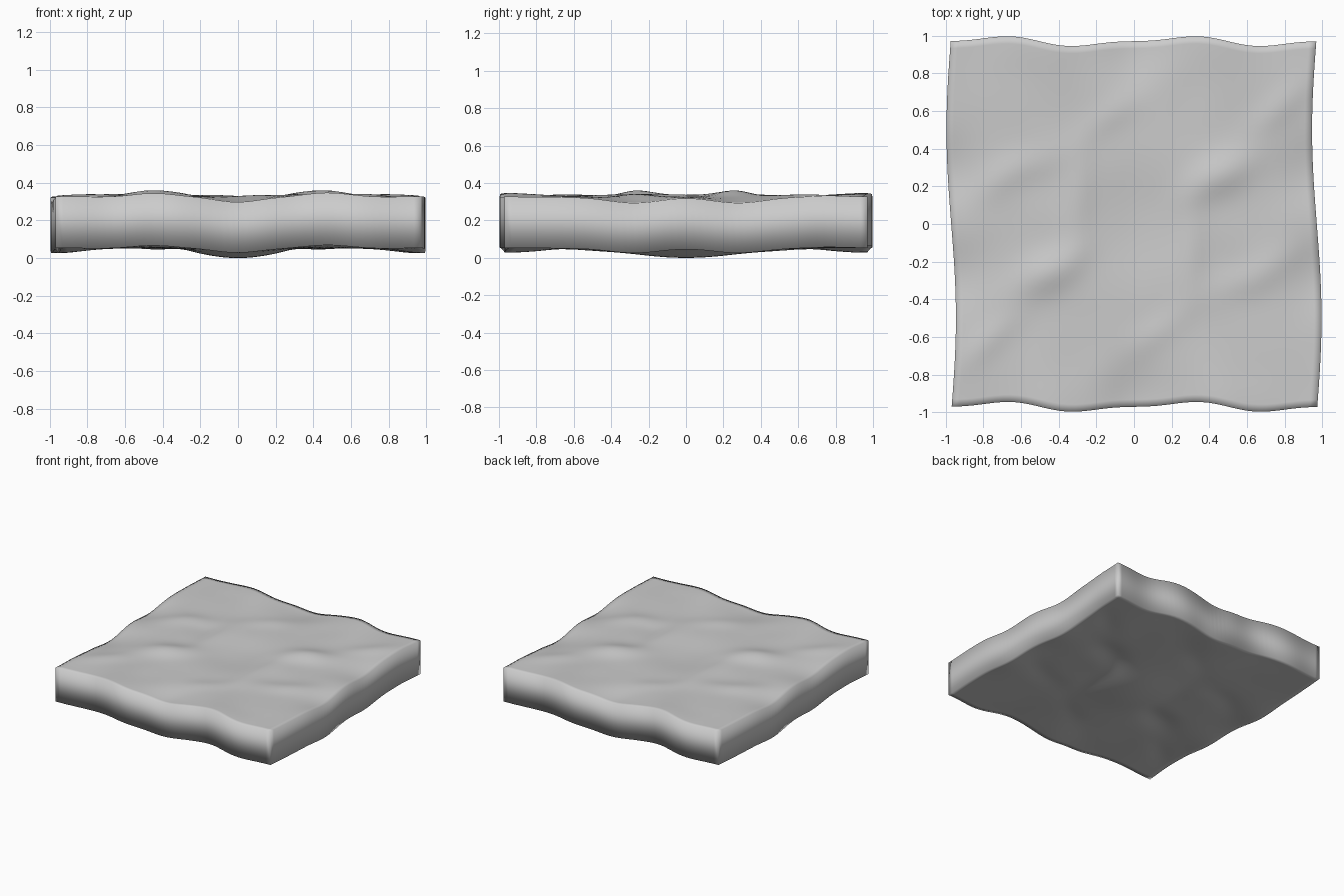
import bpy, bmesh
from math import sin, cos, exp, pi, radians
from mathutils import Vector, noise

cube = bpy.data.objects.get("Cube")
if cube:
    bpy.data.objects.remove(cube, do_unlink=True)

HALF = 0.97
CELLS = 50

# Swells: centre x, y, height, spread along, spread across, angle in degrees
SWELLS = [
    (0.47, 0.25, 0.032, 0.22, 0.09, 38),    # main crest
    (0.78, 0.62, 0.012, 0.22, 0.08, 40),    # crest running to the corner
    (0.29, -0.15, 0.016, 0.28, 0.08, 85),   # rim of the central hollow
    (0.10, -0.58, 0.010, 0.18, 0.08, 35),
    (0.60, -0.27, 0.014, 0.25, 0.08, 30),   # second crest
    (0.45, -0.97, 0.018, 0.16, 0.20, 0),    # raised parts of the edge
    (-0.45, -0.97, 0.016, 0.16, 0.20, 0),
    (0.00, -0.97, -0.028, 0.16, 0.25, 0),   # dip of the edge
    (0.97, 0.28, -0.032, 0.16, 0.20, 0),    # dips of the side
    (0.97, -0.28, -0.032, 0.16, 0.20, 0),
]


def bump(x, y, cx, cy, height, along, across, angle):
    a = radians(angle)
    u = (x - cx) * cos(a) + (y - cy) * sin(a)
    v = (y - cy) * cos(a) - (x - cx) * sin(a)
    return height * exp(-(u / along) ** 2 - (v / across) ** 2)


def relief(x, y):
    """Height of the rolling surface, equal under a half turn."""
    h = bump(x, y, 0, 0, -0.018, 0.25, 0.2, 60)
    for s in (1, -1):
        h += sum(bump(s * x, s * y, *swell) for swell in SWELLS)
        h += 0.004 * noise.noise(Vector((s * x * 4, s * y * 4, 0.5)))
    return h


# Slab: a fine grid extruded once, then warped
bm = bmesh.new()
bmesh.ops.create_grid(bm, x_segments=CELLS, y_segments=CELLS, size=HALF)
lower = bmesh.ops.extrude_face_region(bm, geom=bm.faces[:])["geom"]
lower = {v for v in lower if isinstance(v, bmesh.types.BMVert)}
for v in bm.verts:
    x, y = v.co.x, v.co.y
    if v in lower:
        z = 0.056 + relief(x, y) * 0.8 + bump(x, y, 0, 0, -0.038, 0.3, 0.5, 0)
    else:
        z = 0.33 + relief(x, y)
    # Sideways sway of the outline
    v.co = (x - 0.025 * sin(pi * y),
            y + 0.021 * sin(2 * pi * x) - 0.009 * sin(4 * pi * x), z)
base = min(v.co.z for v in bm.verts)
bmesh.ops.translate(bm, verts=bm.verts[:], vec=(0, 0, -base))
bmesh.ops.recalc_face_normals(bm, faces=bm.faces[:])
for f in bm.faces:
    f.smooth = True

mesh = bpy.data.meshes.new("stone_slab")
bm.to_mesh(mesh)
bm.free()
slab = bpy.data.objects.new("stone_slab", mesh)
bpy.context.collection.objects.link(slab)

# Plain grey stone
grey = bpy.data.materials.new("light_grey_stone")
grey.use_nodes = True
colour = (0.6, 0.6, 0.6, 1)
grey.diffuse_color = colour
grey.node_tree.nodes["Principled BSDF"].inputs["Base Color"].default_value = colour
mesh.materials.append(grey)
